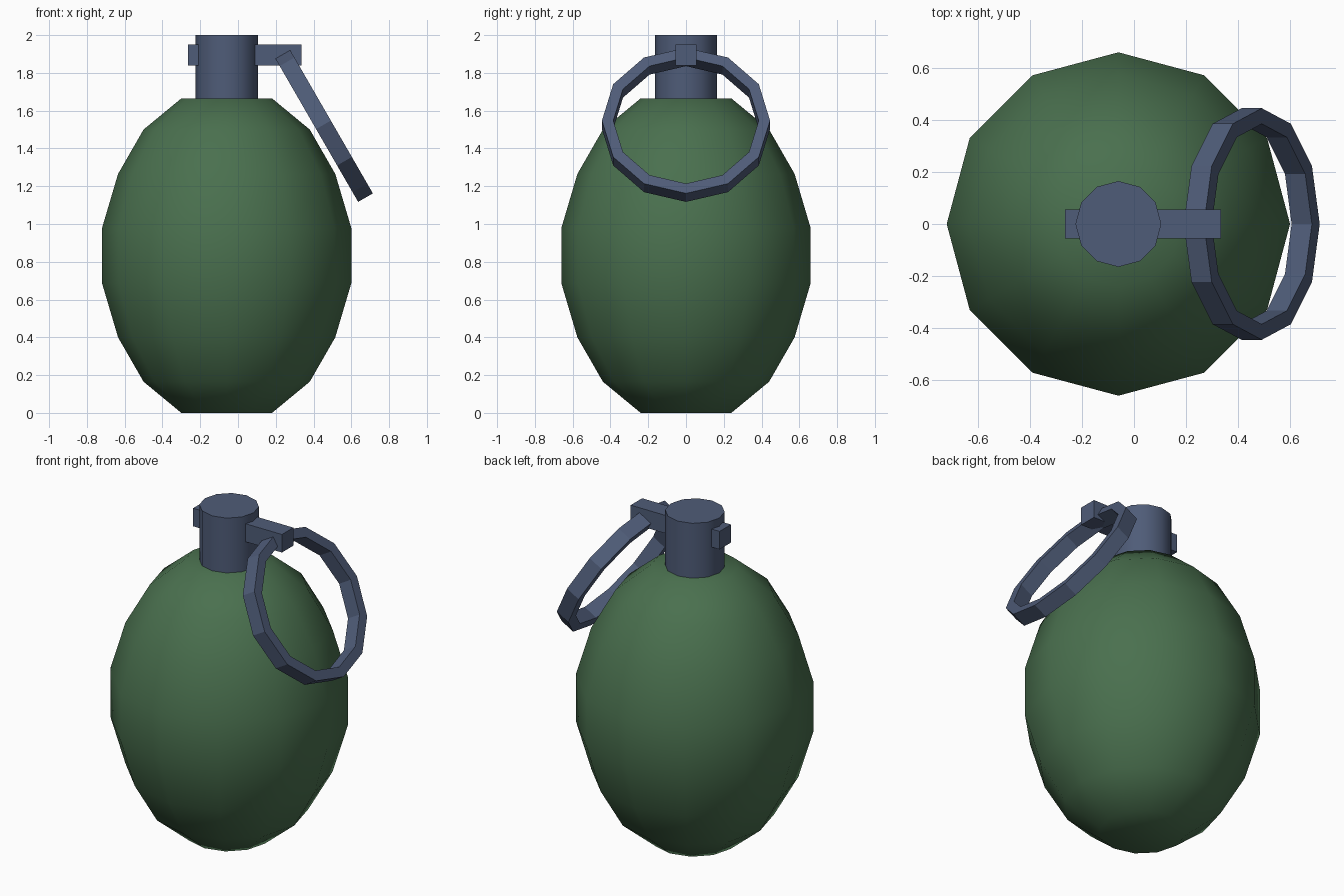
import bpy, bmesh, math
from mathutils import Matrix, Vector

if "Cube" in bpy.data.objects:
    bpy.data.objects.remove(bpy.data.objects["Cube"])

SIDES = 12
CX = -0.06  # axis of the body and neck


def material(name, rgb):
    m = bpy.data.materials.new(name)
    m.diffuse_color = (*rgb, 1)
    m.use_nodes = True
    m.node_tree.nodes["Principled BSDF"].inputs["Base Color"].default_value = m.diffuse_color
    return m


GREEN = material("olive green", (0.068, 0.162, 0.077))
STEEL = material("blue grey steel", (0.078, 0.107, 0.188))


def lathe(name, profile, mat, closed=False, matrix=Matrix(), smooth=None):
    """Spin an (r, z) profile about z; cap the ends, or close it as a ring."""
    bm = bmesh.new()
    rings = []
    for r, z in profile:
        rings.append([bm.verts.new((r * math.cos(a), r * math.sin(a), z))
                      for a in (2 * math.pi * i / SIDES for i in range(SIDES))])
    pairs = list(zip(rings, rings[1:]))
    if closed:
        pairs.append((rings[-1], rings[0]))
    else:
        bm.faces.new(rings[0])
        bm.faces.new(rings[-1])
    for a, b in pairs:
        for i in range(SIDES):
            j = (i + 1) % SIDES
            bm.faces.new((a[i], a[j], b[j], b[i]))
    bmesh.ops.transform(bm, matrix=matrix, verts=bm.verts)
    return finish(name, bm, mat, smooth)


def finish(name, bm, mat, smooth=None):
    bmesh.ops.recalc_face_normals(bm, faces=bm.faces)
    me = bpy.data.meshes.new(name)
    bm.to_mesh(me)
    bm.free()
    me.materials.append(mat)
    ob = bpy.data.objects.new(name, me)
    bpy.context.collection.objects.link(ob)
    if smooth:
        bpy.ops.object.select_all(action='DESELECT')
        ob.select_set(True)
        bpy.context.view_layer.objects.active = ob
        bpy.ops.object.shade_smooth_by_angle(angle=math.radians(smooth))
    return ob


# egg-shaped body, symmetric about its mid height
half = [(0.24, 0.0), (0.44, 0.165), (0.575, 0.4), (0.66, 0.687)]
body = half + [(r, 1.665 - z) for r, z in reversed(half)]
axis = Matrix.Translation((CX, 0, 0))
lathe("body", body, GREEN, matrix=axis, smooth=50)

# neck
lathe("neck", [(0.165, 1.6), (0.165, 2.0)], STEEL, matrix=axis, smooth=40)

# cross pin through the neck
bm = bmesh.new()
bmesh.ops.create_cube(bm, size=1, matrix=Matrix.Translation((0.035, 0, 1.895))
                      @ Matrix.Diagonal((0.60, 0.11, 0.11, 1)))
finish("pin", bm, STEEL)

# tilted pull ring hanging from the pin
tilt = Matrix.Translation((0.4525, 0, 1.525)) @ Matrix.Rotation(math.radians(60), 4, 'Y')
w = 0.045
lathe("pull_ring", [(0.385, -w), (0.445, -w), (0.445, w), (0.385, w)],
      STEEL, closed=True, matrix=tilt)
